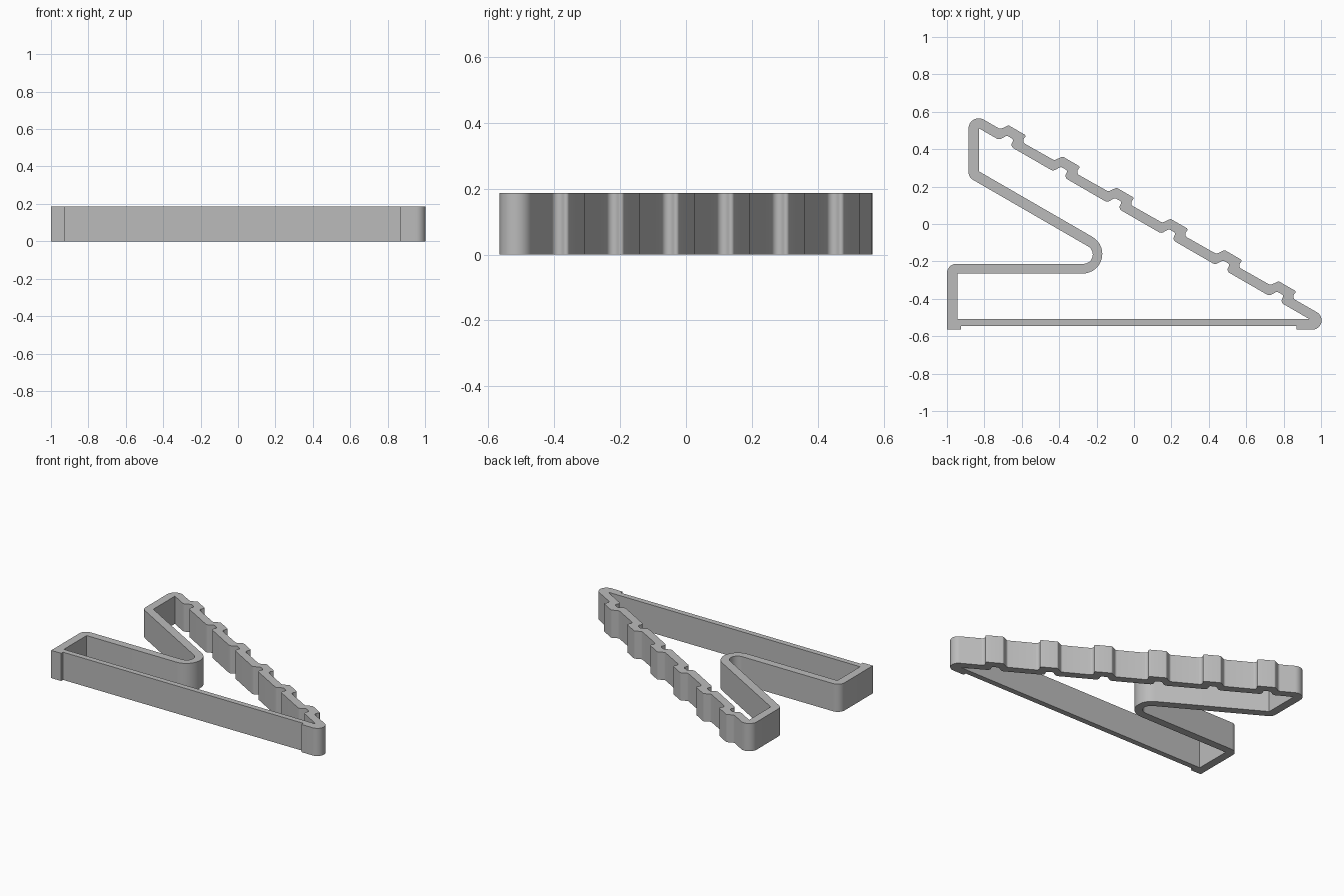
import bpy, bmesh, math
from mathutils import Vector

HEIGHT = 0.187
if bpy.data.objects.get("Cube"):
    bpy.data.objects.remove(bpy.data.objects["Cube"])

# Plain grey plastic
grey = bpy.data.materials.new("light_grey")
grey.use_nodes = True
colour = (0.5, 0.5, 0.5, 1)
grey.diffuse_color = colour
grey.node_tree.nodes["Principled BSDF"].inputs["Base Color"].default_value = colour

# Sloped edge frame: s runs down the slope, h stands out from it
ORIGIN = Vector((-0.8025, 0.5576))
ALONG = Vector((math.cos(math.radians(30)), -0.5))
OUT = Vector((0.5, math.cos(math.radians(30))))
FIRST, PITCH, COUNT = 0.129, 0.3335, 6


def teeth(profile):
    """Repeat one tooth profile of (s, h, radius) down the slope."""
    corners = []
    for i in range(COUNT):
        for s, h, r in profile:
            p = ORIGIN + ALONG * (FIRST + i * PITCH + s) + OUT * h
            corners.append((p.x, p.y, r))
    return corners


def rounded(corners):
    """Replace each (x, y, radius) corner with a fillet arc."""
    pts = []
    for i, (x, y, r) in enumerate(corners):
        p = Vector((x, y))
        if r == 0:
            pts.append(p)
            continue
        a = (Vector(corners[i - 1][:2]) - p).normalized()
        b = (Vector(corners[(i + 1) % len(corners)][:2]) - p).normalized()
        half = a.angle(b) / 2
        centre = p + (a + b).normalized() * (r / math.sin(half))
        start = p + a * (r / math.tan(half)) - centre
        end = p + b * (r / math.tan(half)) - centre
        sweep = math.atan2(start.cross(end), start.dot(end))
        steps = max(3, round(abs(sweep) / math.radians(10)))
        for k in range(steps + 1):
            t = sweep * k / steps
            c, n = math.cos(t), math.sin(t)
            pts.append(centre + Vector((start.x * c - start.y * n,
                                        start.x * n + start.y * c)))
    return pts


# Outer wall: lower box, V notch, blunt tip, toothed slope, feet
outer = [(-1, -0.565, 0), (-1, -0.213, 0.05), (-0.084, -0.213, 0.05),
         (-0.885, 0.25, 0.05), (-0.885, 0.605, 0.055)]
outer += teeth([(-0.028, 0, 0.018), (0, 0.04, 0.012),
                (0.11, 0.04, 0.01), (0.103, -0.002, 0.02)])
outer += [(1.142, -0.565, 0.05), (0.87, -0.565, 0), (0.87, -0.545, 0),
          (-0.925, -0.545, 0), (-0.925, -0.565, 0)]

# Inner wall: same band at constant thickness
inner = [(-0.945, -0.508, 0), (-0.945, -0.265, 0), (0.1175, -0.265, 0.105),
         (-0.83, 0.282, 0), (-0.83, 0.512, 0)]
inner += teeth([(-0.005, -0.053, 0.025), (0.02, -0.012, 0.015),
                (0.062, -0.012, 0.012), (0.064, -0.053, 0.022)])
inner += [(0.937, -0.508, 0)]

# Band: both outlines filled and extruded
curve = bpy.data.curves.new("toothed_band", 'CURVE')
curve.dimensions = '2D'
curve.fill_mode = 'BOTH'
curve.extrude = HEIGHT / 2
for outline in (outer, inner):
    pts = rounded(outline)
    spline = curve.splines.new('POLY')
    spline.points.add(len(pts) - 1)
    for point, p in zip(spline.points, pts):
        point.co = (p.x, p.y, 0, 1)
    spline.use_cyclic_u = True
band = bpy.data.objects.new("toothed_band", curve)
bpy.context.collection.objects.link(band)
for obj in bpy.context.selected_objects:
    obj.select_set(False)
band.select_set(True)
bpy.context.view_layer.objects.active = band
bpy.ops.object.convert(target='MESH')
band = bpy.context.object

# Weld caps to walls and rest on the ground
bm = bmesh.new()
bm.from_mesh(band.data)
bmesh.ops.remove_doubles(bm, verts=bm.verts, dist=0.0002)
bmesh.ops.recalc_face_normals(bm, faces=bm.faces)
bmesh.ops.translate(bm, verts=bm.verts, vec=(0, 0, HEIGHT / 2))
bm.to_mesh(band.data)
bm.free()
band.data.materials.clear()
band.data.materials.append(grey)
bpy.ops.object.shade_smooth_by_angle(angle=math.radians(30))
